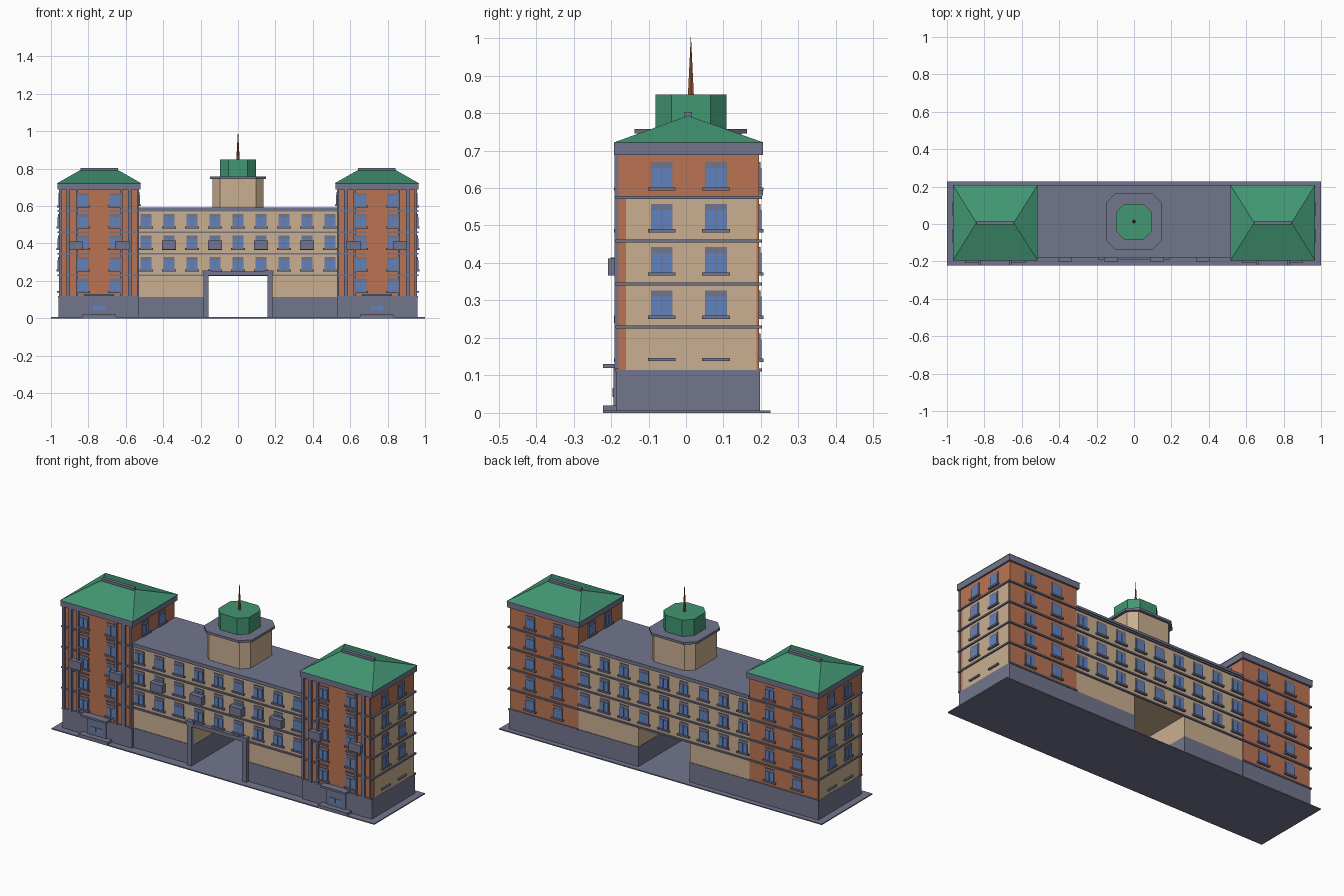
import bpy, bmesh, math
from mathutils import Vector

if "Cube" in bpy.data.objects:
    bpy.data.objects.remove(bpy.data.objects["Cube"])


def material(name, rgb):
    m = bpy.data.materials.new(name)
    m.use_nodes = True
    m.diffuse_color = (*rgb, 1)
    m.node_tree.nodes["Principled BSDF"].inputs["Base Color"].default_value = (*rgb, 1)
    return m


GREY, BRICK, CREAM, GREEN, BLUE, RUST = range(6)
MATS = [material("slate grey", (.17, .18, .27)), material("orange brick", (.50, .175, .088)),
        material("cream plaster", (.59, .43, .28)), material("green roof", (.055, .31, .175)),
        material("window blue", (.12, .23, .53)), material("rust spire", (.32, .09, .035))]


class Part:
    """Collects simple solids into one named object."""

    def __init__(self, name):
        self.name, self.bm = name, bmesh.new()

    def hull(self, points, mat):
        verts = [self.bm.verts.new(p) for p in points]
        out = bmesh.ops.convex_hull(self.bm, input=verts)
        faces = [f for f in out["geom"] if isinstance(f, bmesh.types.BMFace)]
        edges = list({e for f in faces for e in f.edges})
        for f in faces:
            f.material_index = mat
        bmesh.ops.dissolve_limit(self.bm, angle_limit=.01, verts=verts, edges=edges)

    def box(self, x, y, z, mat=GREY):
        self.hull([(a, b, c) for a in x for b in y for c in z], mat)

    def octagon(self, centre_y, half, flat, z, mat):
        ring = [(a * sx, b * sy + centre_y) for a, b in ((half, flat), (flat, half))
                for sx in (-1, 1) for sy in (-1, 1)]
        self.hull([(x, y, h) for h in z for x, y in ring], mat)

    def on_wall(self, origin, normal, across, out, up, mat=GREY):
        """Box in wall coordinates: along the wall, outwards, upwards."""
        n, o = Vector(normal), Vector(origin)
        t = Vector((-n.y, n.x, 0))
        self.hull([o + t * a + n * b + Vector((0, 0, c))
                   for a in across for b in out for c in up], mat)

    def finish(self):
        mesh = bpy.data.meshes.new(self.name)
        bmesh.ops.recalc_face_normals(self.bm, faces=self.bm.faces)
        self.bm.to_mesh(mesh)
        self.bm.free()
        for m in MATS:
            mesh.materials.append(m)
        ob = bpy.data.objects.new(self.name, mesh)
        bpy.context.collection.objects.link(ob)


def sill(part, origin, normal):
    part.on_wall(origin, normal, (-.037, .037), (-.002, .012), (-.004, .005))


def window(part, origin, normal):
    part.on_wall(origin, normal, (-.029, .029), (-.002, .004), (0, .072))
    for a in (-.026, .002):
        part.on_wall(origin, normal, (a, a + .024), (0, .006), (.004, .056), BLUE)
    sill(part, origin, normal)


FRONT, BACK = (0, -1, 0), (0, 1, 0)
FLOORS = [.14, .255, .37, .485, .597]
COURSES = [.229, .344, .459, .575]
BASE = .115

# Ground slab
p = Part("ground_slab")
p.box((-1, 1), (-.222, .226), (0, .006))
p.finish()

# Central range with a drive-through passage
F, B = -.168, .193
p = Part("central_block")
p.box((-.53, .53), (F, B), (.232, .58), CREAM)
for s in (-1, 1):
    p.box((s * .16, s * .53), (F, B), (BASE, .232), CREAM)
    p.box((s * .158, s * .53), (F - .003, B + .003), (.005, BASE))
p.finish()

p = Part("central_roof")
p.box((-.53, .53), (F - .012, B + .012), (.58, .593))
p.finish()

p = Part("central_string_courses")
for z in COURSES:
    p.box((-.53, .53), (F - .008, F), (z - .004, z + .004))
    p.box((-.53, .53), (B, B + .008), (z - .004, z + .004))
p.finish()

p = Part("central_windows")
for i in range(-4, 5):
    for z in FLOORS[1:4]:
        window(p, (i * .123, F, z), FRONT)
        window(p, (i * .123, B, z), BACK)
p.finish()

p = Part("central_balconies")
for i in (-3, -1, 1, 3):
    p.box((i * .123 - .037, i * .123 + .037), (F - .033, F), (.368, .415))
p.finish()

# Portal around the passage
p = Part("portal")
p.box((-.187, .187), (-.19, F), (.228, .25))
for s in (-1, 1):
    p.box((s * .157, s * .185), (-.188, F), (.005, .25))
    p.box((s * .14, s * .19), (-.192, F), (.24, .256))
p.finish()

# Octagonal lantern with spire
CY = .013
p = Part("lantern")
p.octagon(CY, .135, .095, (.59, .745), CREAM)
p.octagon(CY, .15, .1, (.745, .758), GREY)
p.octagon(CY, .095, .052, (.757, .85), GREEN)
p.finish()

p = Part("spire")
bmesh_ring = [(.009 * math.cos(a * math.pi / 3), CY + .009 * math.sin(a * math.pi / 3), .85)
              for a in range(6)]
p.hull(bmesh_ring + [(0, CY, 1.01)], RUST)
p.finish()

# Corner towers
TF, TB, IN, OUT = -.18, .195, .53, .955
MID = (IN + OUT) / 2
for s, side in ((1, "left"), (-1, "right")):
    outer, inner = (s, 0, 0), (-s, 0, 0)

    p = Part(side + "_tower_walls")
    p.box((s * IN, s * OUT), (TF, TB), (BASE, .69), BRICK)
    p.box((s * OUT, s * (OUT + .003)), (-.16, .188), (BASE, .575), CREAM)
    p.box((s * (IN - .002), s * (OUT + .004)), (TF - .005, TB + .003), (.005, BASE))
    p.finish()

    # Cornice and hipped roof with ridge cap
    p = Part(side + "_tower_roof")
    p.box((s * .52, s * .965), (-.192, .206), (.688, .721))
    eaves = [(s * x, y, .721) for x in (.516, .968) for y in (-.194, .208)]
    p.hull(eaves + [(s * (MID + d), .006, .793) for d in (-.1, .1)], GREEN)
    p.box((s * (MID - .1), s * (MID + .1)), (-.004, .016), (.787, .803))
    p.finish()

    # String courses, broken at the plain centre bay in front
    p = Part(side + "_tower_string_courses")
    for z in COURSES + [BASE]:
        h = (z - .004, z + .004)
        p.box((s * IN, s * (OUT + .008)), (TB, TB + .008), h)
        if z > BASE:
            p.box((s * OUT, s * (OUT + .01)), (TF - .008, TB + .008), h)
        for a, b in ((IN, MID - .055), (MID + .055, OUT + .008)):
            p.box((s * a, s * b), (TF - .008, TF), h)
    p.finish()

    # Vertical pilasters
    p = Part(side + "_tower_pilasters")
    for d, w in ((.118, .006), (.165, .01), (.208, .006)):
        for x in (MID - d, MID + d):
            p.box((s * (x - w), s * (x + w)), (TF - .011, TF), (BASE, .69))
    p.finish()

    p = Part(side + "_tower_windows")
    for z in FLOORS:
        for d in (-.085, .085):
            window(p, (s * MID + d, TF, z), FRONT)
            window(p, (s * MID + d, TB, z), BACK)
        for y in (-.065, .08):
            if z == FLOORS[0]:
                sill(p, (s * OUT, y, z + .002), outer)
            else:
                window(p, (s * (OUT + .003 * (z < .57)), y, z), outer)
            if z == FLOORS[-1]:
                window(p, (s * IN, y, z + .006), inner)
    p.finish()

    p = Part(side + "_tower_balconies")
    for d in (-.125, .125):
        p.box((s * MID + d - .037, s * MID + d + .037), (-.208, TF), (.366, .412))
    p.finish()

    # Entrance with step, canopy and glazed door
    p = Part(side + "_entrance")
    c = s * MID
    p.box((c - .09, c + .09), (-.222, TF), (.005, .02))
    p.box((c - .08, c + .08), (-.222, TF), (.12, .131))
    p.box((c - .058, c + .058), (-.193, TF), (.02, .12))
    for d in (-.035, .003):
        p.box((c + d, c + d + .032), (-.196, -.19), (.042, .066), BLUE)
    p.finish()
